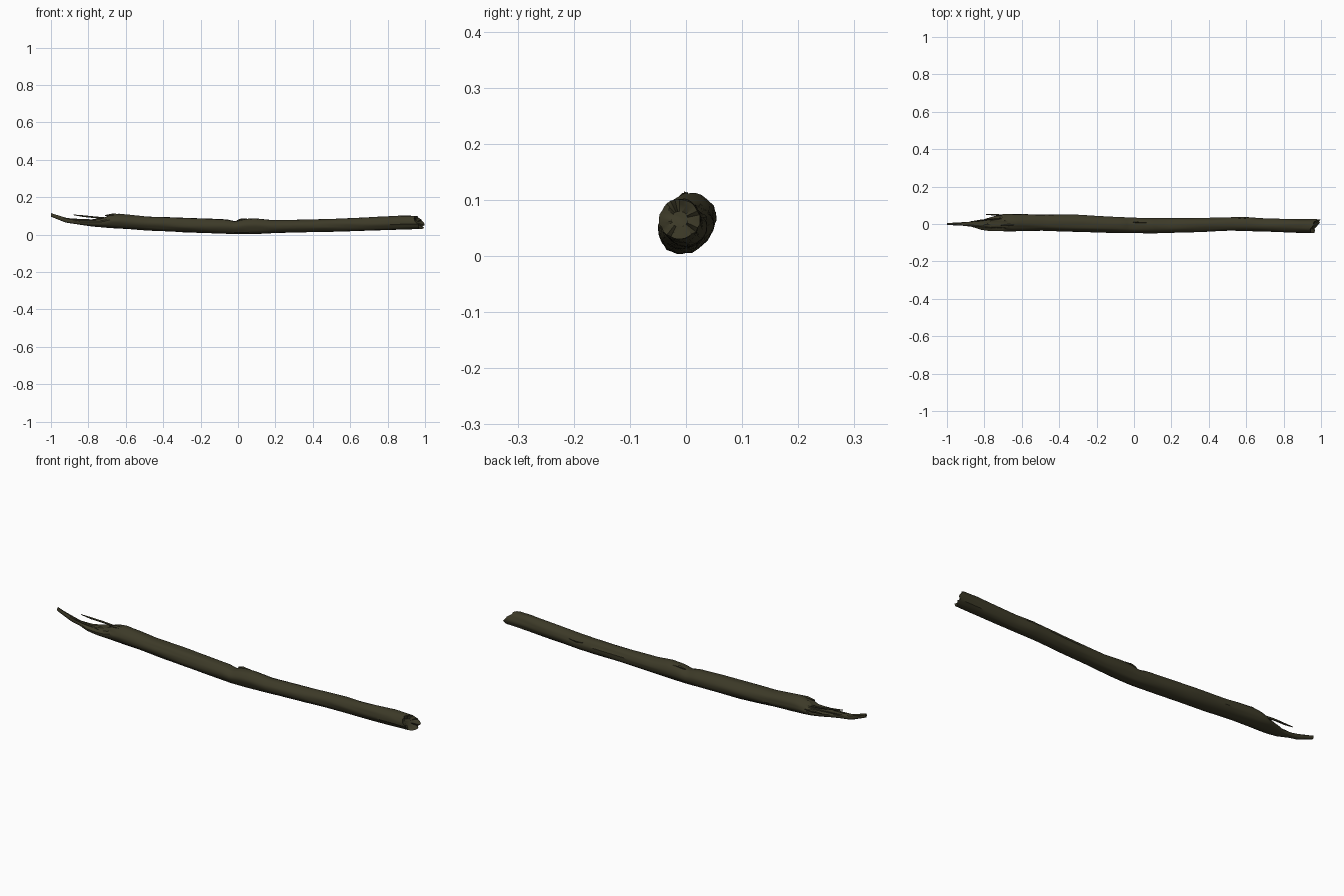
import bpy, bmesh, math, random
from mathutils import Vector, noise

if "Cube" in bpy.data.objects:
    bpy.data.objects.remove(bpy.data.objects["Cube"])

random.seed(4)
bark = bpy.data.materials.new("dark olive bark")
bark.diffuse_color = (0.046, 0.042, 0.021, 1)
bark.use_nodes = True
bark.node_tree.nodes["Principled BSDF"].inputs["Base Color"].default_value = bark.diffuse_color

# Outline stations along the branch: x, y min, y max, z bottom, z top
STATIONS = [
    (-1.00, -.006, .006, .096, .114), (-.96, -.007, .007, .080, .101),
    (-.92, -.009, .010, .064, .090), (-.87, -.014, .012, .057, .080),
    (-.82, -.030, .018, .049, .078), (-.77, -.036, .034, .043, .083),
    (-.72, -.037, .048, .039, .088), (-.69, -.038, .052, .036, .104),
    (-.64, -.038, .053, .033, .112), (-.57, -.037, .052, .029, .106),
    (-.48, -.036, .051, .023, .097), (-.30, -.043, .048, .013, .091),
    (-.06, -.048, .037, .005, .082), (-.015, -.049, .034, .004, .072),
    (.03, -.049, .033, .004, .083), (.09, -.049, .032, .005, .086),
    (.18, -.048, .031, .008, .078), (.40, -.041, .033, .014, .081),
    (.52, -.036, .036, .016, .085), (.59, -.037, .038, .018, .088),
    (.68, -.040, .030, .021, .091), (.88, -.046, .026, .027, .103),
    (1.00, -.048, .025, .030, .101),
]


def outline(x):
    """Interpolated bounds at x."""
    for a, b in zip(STATIONS, STATIONS[1:]):
        if x <= b[0]:
            t = max(0, (x - a[0]) / (b[0] - a[0]))
            return [p + (q - p) * t for p, q in zip(a[1:], b[1:])]
    return STATIONS[-1][1:]


def finish(bm, name):
    bmesh.ops.recalc_face_normals(bm, faces=bm.faces)
    mesh = bpy.data.meshes.new(name)
    bm.to_mesh(mesh)
    bm.free()
    mesh.materials.append(bark)
    ob = bpy.data.objects.new(name, mesh)
    bpy.context.collection.objects.link(ob)
    bpy.context.view_layer.objects.active = ob
    ob.select_set(True)
    bpy.ops.object.shade_smooth_by_angle(angle=math.radians(40))
    ob.select_set(False)


def bridge(bm, a, b):
    n = len(a)
    for i in range(n):
        bm.faces.new((a[i], a[(i + 1) % n], b[(i + 1) % n], b[i]))


# Branch: rings with long bark ridges
SIDES, RINGS = 28, 110
jag = [random.uniform(-.012, .004) for _ in range(SIDES)]
bm = bmesh.new()
rings = []
for r in range(RINGS + 1):
    x = -1 + 2 * r / RINGS
    y0, y1, z0, z1 = outline(x)
    cy, cz, ry, rz = (y0 + y1) / 2, (z0 + z1) / 2, (y1 - y0) / 2, (z1 - z0) / 2
    ring = []
    for i in range(SIDES):
        a = math.tau * i / SIDES
        c, s = math.cos(a), math.sin(a)
        k = 1 + .08 * noise.noise(Vector((x * 5, c * 3, s * 3)))
        if x < -.68:                      # torn, splintered wood
            k += .28 * noise.noise(Vector((x * 12, c * 4, s * 4))) * max(0, s + .3)
        px = x
        if x > .85:                       # slanted, jagged broken end
            t = (x - .85) / .15
            px -= t * (.024 * (1 - c) * .8 + .026 * max(0, s) - jag[i])
        ring.append(bm.verts.new((px, cy + ry * c * k, max(0, cz + rz * s * k))))
    rings.append(ring)
for a, b in zip(rings, rings[1:]):
    bridge(bm, a, b)
bm.faces.new(rings[0])
# Ragged hollowed face on the right end
end = rings[-1]
mid = sum((v.co for v in end), Vector()) / SIDES
prev = end
for f, d in ((.75, .008), (.4, .016)):
    new = [bm.verts.new(mid.lerp(v.co, f) + Vector((-d + random.uniform(-.005, .005), 0, 0)))
           for v in end]
    bridge(bm, prev, new)
    prev = new
bm.faces.new(prev)
finish(bm, "branch")


def splinter(name, points, width):
    """Tapered sliver following a few points, thickest in the middle."""
    bm = bmesh.new()
    loops = []
    for i, p in enumerate(points):
        w = width * (.35 if i == 0 else 1)
        loops.append([bm.verts.new((p[0], p[1] + w * math.cos(a) * .8, p[2] + w * math.sin(a)))
                      for a in (.3, 1.6, 2.9, 4.1, 5.3)])
    for a, b in zip(loops, loops[1:]):
        bridge(bm, a, b)
    bm.faces.new(loops[0])
    bm.faces.new(loops[-1])
    finish(bm, name)


# Slivers at the torn left end
splinter("upper_splinter", [(-.88, .012, .106), (-.83, .018, .099), (-.77, .026, .093), (-.68, .030, .085)], .005)
splinter("side_splinter", [(-.79, .051, .078), (-.74, .049, .076), (-.66, .043, .074)], .006)
splinter("tongue_sliver", [(-.93, -.006, .088), (-.86, -.010, .080), (-.76, -.020, .076)], .005)
splinter("torn_bark_lip", [(-.71, -.008, .102), (-.67, -.006, .105), (-.60, -.002, .100)], .008)
# Small knots
splinter("middle_knot", [(-.005, .010, .076), (.02, .010, .080), (.08, .006, .076)], .007)
splinter("rear_knot", [(.55, .030, .068), (.585, .033, .068), (.64, .024, .066)], .006)
